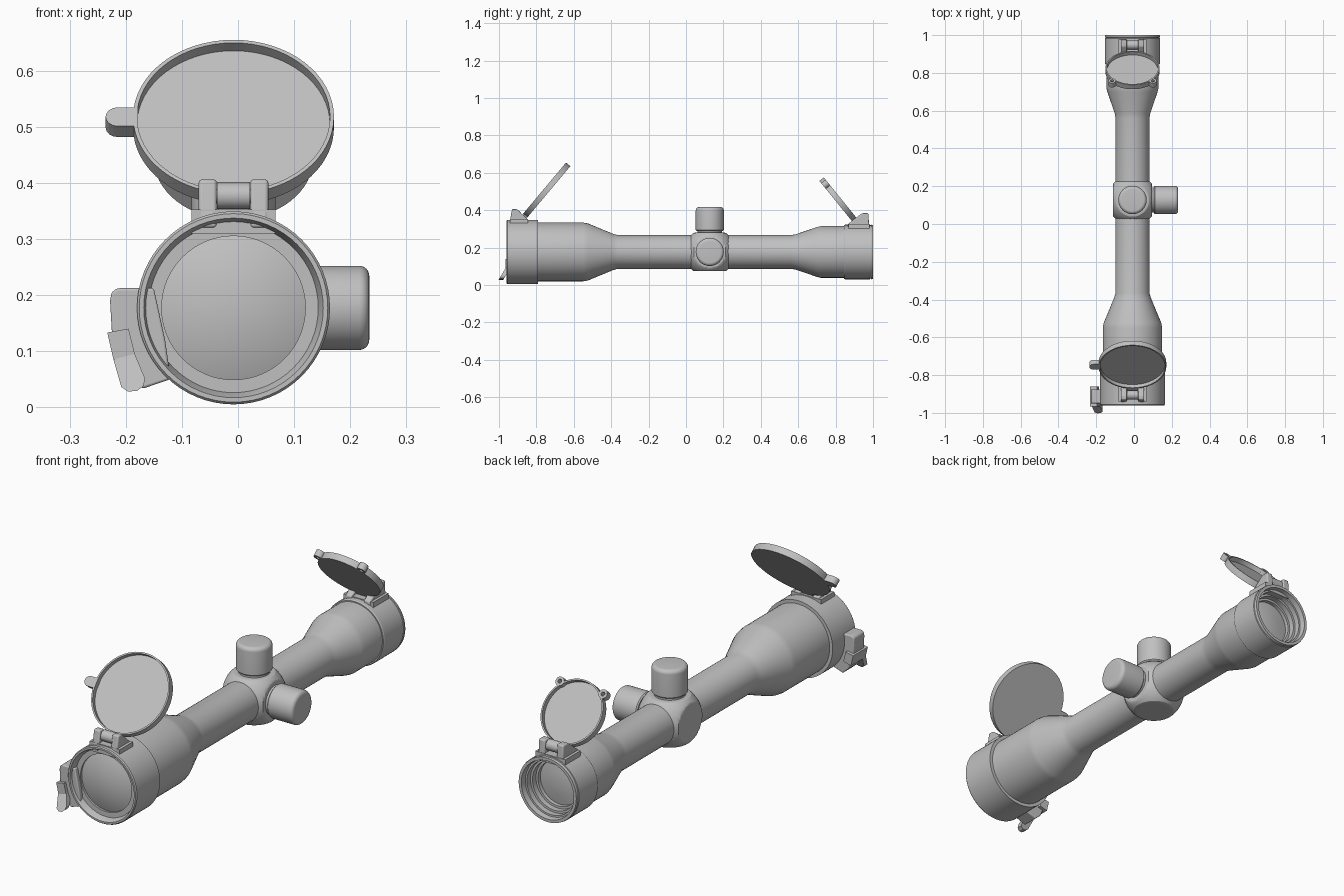
import bpy, bmesh
from math import radians, sin, cos, pi
from mathutils import Matrix, Vector

if "Cube" in bpy.data.objects:
    bpy.data.objects.remove(bpy.data.objects["Cube"])

GREY = (0.53, 0.53, 0.53, 1)
mat = bpy.data.materials.new("matte_grey")
mat.use_nodes = True
mat.diffuse_color = GREY
mat.node_tree.nodes["Principled BSDF"].inputs["Base Color"].default_value = GREY

CX, CZ = -0.008, 0.177          # optical axis
TURRET_Y = 0.127


def finish(name, bm, matrix=Matrix(), bevel=0.0):
    bmesh.ops.remove_doubles(bm, verts=bm.verts, dist=1e-5)
    bm.transform(matrix)
    bmesh.ops.recalc_face_normals(bm, faces=bm.faces)
    mesh = bpy.data.meshes.new(name)
    bm.to_mesh(mesh)
    bm.free()
    mesh.materials.append(mat)
    ob = bpy.data.objects.new(name, mesh)
    bpy.context.collection.objects.link(ob)
    if bevel:
        mod = ob.modifiers.new("soft_edges", "BEVEL")
        mod.width, mod.segments, mod.limit_method = bevel, 3, "ANGLE"
    bpy.ops.object.select_all(action="DESELECT")
    ob.select_set(True)
    bpy.context.view_layer.objects.active = ob
    bpy.ops.object.shade_smooth_by_angle(angle=radians(21))
    return ob


def lathe(name, profile, matrix, steps=64, closed=False):
    """Turn (radius, height) points around local z."""
    bm = bmesh.new()
    rings = [[bm.verts.new((r * cos(2 * pi * i / steps), r * sin(2 * pi * i / steps), h))
              for i in range(steps)] for r, h in profile]
    pairs = list(zip(rings, rings[1:]))
    if closed:
        pairs.append((rings[-1], rings[0]))
    for a, b in pairs:
        for i in range(steps):
            j = (i + 1) % steps
            bm.faces.new((a[i], a[j], b[j], b[i]))
    return finish(name, bm, matrix)


def prism(name, outline, start, end, matrix=Matrix(), bevel=0.0):
    """Extrude a flat outline along local z."""
    bm = bmesh.new()
    face = bm.faces.new([bm.verts.new((x, y, start)) for x, y in outline])
    out = bmesh.ops.extrude_face_region(bm, geom=[face])
    verts = [v for v in out["geom"] if isinstance(v, bmesh.types.BMVert)]
    bmesh.ops.translate(bm, verts=verts, vec=(0, 0, end - start))
    return finish(name, bm, matrix, bevel)


def rect(x0, x1, y0, y1):
    return [(x0, y0), (x1, y0), (x1, y1), (x0, y1)]


def at(x, y, z):
    return Matrix.Translation((x, y, z))


ALONG_Y = Matrix.Rotation(-pi / 2, 4, "X")
ALONG_X = Matrix.Rotation(pi / 2, 4, "Y")
AXIS = at(CX, 0, CZ) @ ALONG_Y
YZ_TO_X = Matrix(((0, 0, 1, 0), (1, 0, 0, 0), (0, 1, 0, 0), (0, 0, 0, 1)))
XZ_TO_Y = Matrix(((1, 0, 0, 0), (0, 0, 1, 0), (0, 1, 0, 0), (0, 0, 0, 1)))

# Main tube with objective bell and eyepiece bell
lathe("scope_tube", [
    (0, -0.90), (0.157, -0.90), (0.157, -0.55), (0.153, -0.525), (0.097, -0.39), (0.09, -0.365),
    (0.09, 0.56), (0.094, 0.585), (0.133, 0.70), (0.138, 0.72), (0.138, 0.90), (0, 0.90)], AXIS)

# Objective cap ring and lens
lathe("objective_cap", [
    (0.172, -0.79), (0.172, -0.955), (0.168, -0.96), (0.160, -0.96), (0.157, -0.952),
    (0.151, -0.93), (0.128, -0.93), (0.128, -0.79)], AXIS, closed=True)
lathe("objective_lens", [(0.13 * sin(a * pi / 30), -0.92 - 0.025 * (cos(a * pi / 30) ** 2))
                         for a in range(16)], AXIS)

# Eyepiece cap ring with stepped bore, and lens
lathe("eyepiece_cap", [
    (0.143, 0.845), (0.146, 0.85), (0.146, 0.983), (0.143, 0.985), (0.143, 0.988), (0.146, 0.99),
    (0.144, 1.0), (0.131, 1.0), (0.128, 0.975), (0.120, 0.975), (0.120, 0.95),
    (0.110, 0.95), (0.110, 0.925), (0.100, 0.925), (0.100, 0.845)], AXIS, closed=True)
lathe("eyepiece_lens", [(0, 0.92), (0.05, 0.917), (0.104, 0.907), (0.104, 0.89), (0, 0.89)], AXIS)

# Turret saddle: a ball flattened on its six sides
bm = bmesh.new()
bmesh.ops.create_uvsphere(bm, u_segments=64, v_segments=48, radius=0.134)
for v in bm.verts:
    v.co = Vector([max(-0.103, min(0.103, c)) for c in v.co])
finish("turret_saddle", bm, at(CX, TURRET_Y, CZ))

# Elevation and windage turrets
turret = [(0, 0.08), (0.066, 0.08), (0.066, 0.113), (0.07, 0.113), (0.075, 0.118), (0.075, 0.222)]
turret += [(0.057 + 0.018 * cos(a * pi / 12), 0.222 + 0.018 * sin(a * pi / 12)) for a in range(1, 7)]
turret += [(0, 0.24)]
lathe("elevation_turret", turret, at(CX, TURRET_Y, CZ))
lathe("windage_turret", turret, at(CX + 0.002, TURRET_Y, CZ) @ ALONG_X)


# Flip-up lids: shallow dishes leaning away from their hinges
def lid(name, radius, frame):
    t = 0.015
    lathe(name, [(0, -t), (radius, -t), (radius, t), (radius - 0.007, t),
                 (radius - 0.007, t - 0.022), (0, t - 0.022)], frame)
    prism(name + "_hinge_arm", rect(-0.028, 0.028, -radius - 0.035, -radius + 0.006),
          -t, t - 0.005, frame)


front_frame = at(CX, -0.745, 0.508) @ Matrix.Rotation(radians(50), 4, "X")
rear_frame = (at(CX, 0.815, 0.455) @ Matrix.Rotation(pi, 4, "Z")
              @ Matrix.Rotation(radians(51), 4, "X"))
lid("front_lid", 0.179, front_frame)
lid("rear_lid", 0.143, rear_frame)

# Finger tab on the front lid
tab = [(-0.17, -0.022), (-0.17, 0.022)]
tab += [(-0.206 - 0.022 * sin(a * pi / 8), 0.022 * cos(a * pi / 8)) for a in range(9)]
prism("front_lid_tab", tab, -0.015, 0.015, front_frame)

# Pierced lugs on the rear lid
for side, label in ((-1, "left"), (1, "right")):
    lathe("rear_lid_lug_" + label,
          [(0.02, -0.015), (0.02, 0.015), (0.009, 0.015), (0.009, -0.015)],
          rear_frame @ at(side * 0.108, 0.108, 0), steps=24, closed=True)


# Hinges: two cheeks, a base pad, a barrel and a pin
def hinge(name, cheek, pad, barrel_y, barrel_z):
    for x, label in ((-0.046, "right"), (0.046, "left")):
        prism(name + "_cheek_" + label, cheek, CX + x - 0.016, CX + x + 0.016, YZ_TO_X, 0.006)
    prism(name + "_base", pad, CX - 0.075, CX + 0.075, YZ_TO_X)
    for part, r, half in (("_barrel", 0.024, 0.029), ("_pin", 0.012, 0.05)):
        lathe(name + part, [(0, -half), (r, -half), (r, half), (0, half)],
              at(CX, barrel_y, barrel_z) @ ALONG_X, steps=32)


hinge("front_hinge", [(-0.945, 0.32), (-0.94, 0.35), (-0.93, 0.406), (-0.905, 0.406),
                      (-0.845, 0.35), (-0.845, 0.32)],
      rect(-0.94, -0.845, 0.31, 0.352), -0.905, 0.377)
hinge("rear_hinge", [(0.865, 0.30), (0.865, 0.325), (0.94, 0.384), (0.975, 0.384),
                     (0.98, 0.30)],
      rect(0.87, 0.98, 0.29, 0.326), 0.948, 0.356)

# Side latch on the objective cap
prism("latch_housing", [(-0.15, 0.212), (-0.215, 0.212), (-0.225, 0.205), (-0.228, 0.19),
                        (-0.224, 0.12), (-0.20, 0.06), (-0.17, 0.033), (-0.12, 0.05),
                        (-0.13, 0.12)], -0.95, -0.875, XZ_TO_Y, 0.004)
prism("latch_pivot", [(-0.233, 0.133), (-0.195, 0.14), (-0.184, 0.095), (-0.222, 0.085)],
      -0.965, -0.86, XZ_TO_Y)

# Latch lever, kicked forward toward its tip
shear = Matrix.Identity(4)
shear[1][2], shear[1][3] = 0.6, -0.6 * 0.09
prism("latch_lever", [(-0.222, 0.085), (-0.184, 0.095), (-0.166, 0.052), (-0.168, 0.038),
                      (-0.18, 0.029), (-0.196, 0.028), (-0.208, 0.036)],
      -0.965, -0.94, shear @ XZ_TO_Y)
